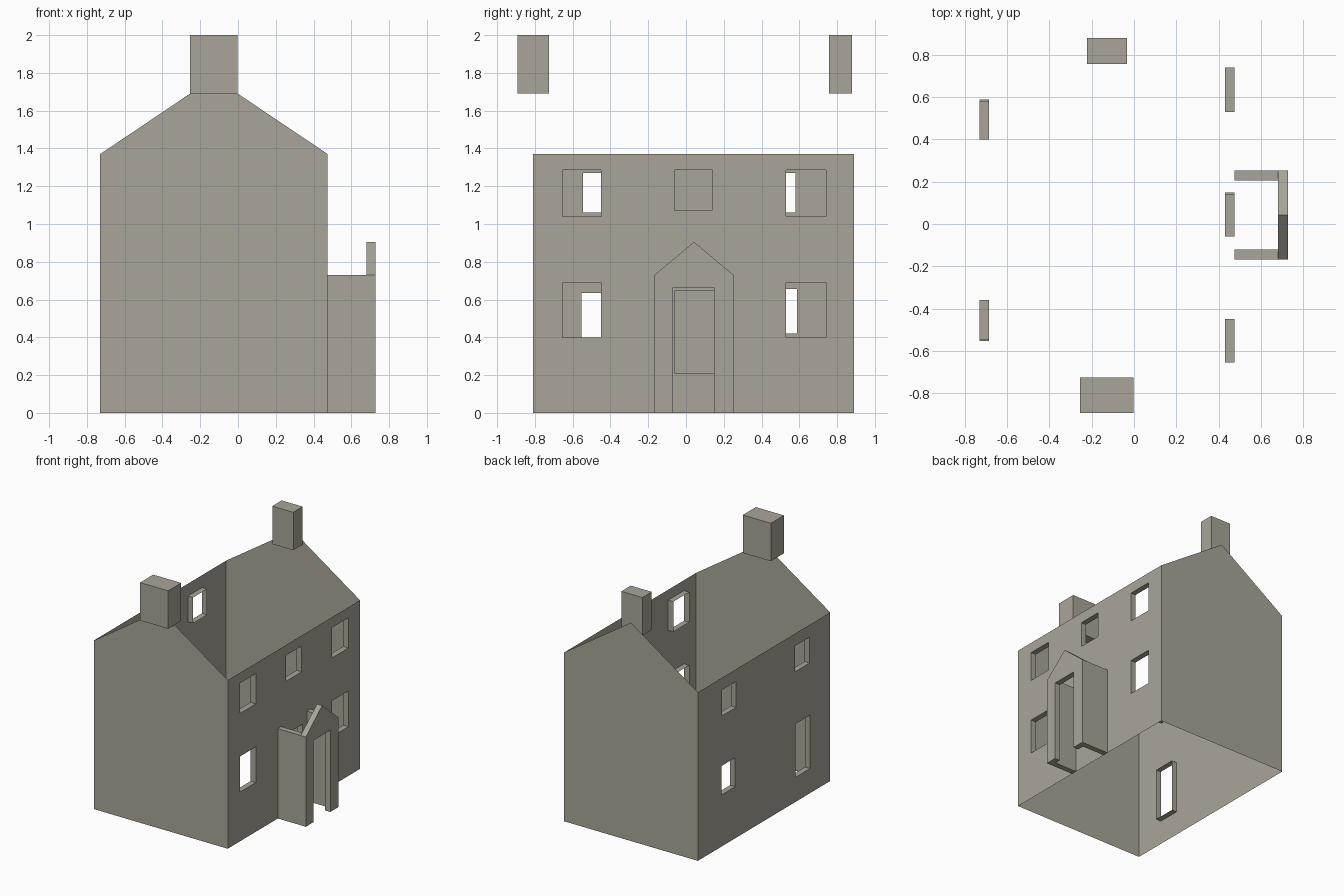
import bpy, bmesh

cube = bpy.data.objects.get("Cube")
if cube:
    bpy.data.objects.remove(cube, do_unlink=True)

# One plain stone colour for everything
COLOUR = (0.40, 0.375, 0.32, 1.0)
stone = bpy.data.materials.new("warm_grey_stone")
stone.use_nodes = True
stone.diffuse_color = COLOUR
stone.node_tree.nodes["Principled BSDF"].inputs["Base Color"].default_value = COLOUR

RIGHT, LEFT = 0.475, -0.73       # long wall planes
FRONT, BACK = -0.81, 0.89        # gable planes
EAVES, RIDGE = 1.37, 1.775
MID = (RIGHT + LEFT) / 2
DEPTH = 0.046                    # reveal and porch wall thickness


def finish(name, bm):
    mesh = bpy.data.meshes.new(name)
    bm.to_mesh(mesh)
    bm.free()
    mesh.materials.append(stone)
    obj = bpy.data.objects.new(name, mesh)
    bpy.context.collection.objects.link(obj)
    return obj


def face(bm, points):
    return bm.faces.new([bm.verts.new(p) for p in points])


def box(name, x0, x1, y0, y1, z0, z1):
    prism(name, [(y0, z0), (y1, z0), (y1, z1), (y0, z1)], x0, x1)


def prism(name, outline, x0, x1):
    """Extrude a (y, z) outline along x."""
    bm = bmesh.new()
    base = face(bm, [(x0, y, z) for y, z in outline])
    grown = bmesh.ops.extrude_face_region(bm, geom=[base], use_keep_orig=True)
    moved = [v for v in grown["geom"] if isinstance(v, bmesh.types.BMVert)]
    bmesh.ops.translate(bm, verts=moved, vec=(x1 - x0, 0, 0))
    bmesh.ops.recalc_face_normals(bm, faces=bm.faces)
    finish(name, bm)


def long_wall(name, x, side, holes):
    """Thin wall pierced by (y0, y1, z0, z1) openings with inward reveals."""
    bm = bmesh.new()
    ys = sorted({FRONT, BACK, *(y for h in holes for y in h[:2])})
    zs = sorted({0, EAVES, *(z for h in holes for z in h[2:])})
    for y0, y1 in zip(ys, ys[1:]):
        for z0, z1 in zip(zs, zs[1:]):
            cy, cz = (y0 + y1) / 2, (z0 + z1) / 2
            if any(a < cy < b and c < cz < d for a, b, c, d in holes):
                continue
            pts = [(x, y0, z0), (x, y1, z0), (x, y1, z1), (x, y0, z1)]
            face(bm, pts[::side])
    inner = x - side * DEPTH
    for a, b, c, d in holes:
        ring = [(a, c), (b, c), (b, d), (a, d)]
        for (ya, za), (yb, zb) in zip(ring, ring[1:] + ring[:1]):
            pts = [(x, ya, za), (x, yb, zb), (inner, yb, zb), (inner, ya, za)]
            face(bm, pts[::side])
    bmesh.ops.remove_doubles(bm, verts=bm.verts, dist=0.0005)
    finish(name, bm)


# Long walls with windows and doors
long_wall("entrance_wall", RIGHT, 1, [
    (-0.655, -0.45, 1.04, 1.285), (0.53, 0.74, 1.04, 1.285),
    (-0.655, -0.45, 0.40, 0.69), (0.53, 0.74, 0.40, 0.69),
    (-0.06, 0.14, 1.075, 1.285), (-0.06, 0.148, 0.21, 0.645)])
long_wall("garden_wall", LEFT, -1, [
    (-0.545, -0.36, 1.06, 1.27), (0.40, 0.58, 1.06, 1.27),
    (-0.552, -0.365, 0.20, 0.635), (0.41, 0.588, 0.42, 0.655)])

# Gable end walls
for name, y, step in (("front_gable", FRONT, 1), ("back_gable", BACK, -1)):
    bm = bmesh.new()
    pts = [(LEFT, y, 0), (RIGHT, y, 0), (RIGHT, y, EAVES),
           (MID, y, RIDGE), (LEFT, y, EAVES)]
    face(bm, pts[::step])
    finish(name, bm)

# Chimneys
box("front_chimney", -0.255, -0.003, -0.893, -0.725, 1.692, 2.0)
box("back_chimney", -0.222, -0.033, 0.757, 0.878, 1.692, 2.0)

# Open porch: two side walls and a gabled front with a doorway
P0, P1, PX = -0.167, 0.252, 0.727
box("porch_side_front", RIGHT, PX - DEPTH, P0, P0 + DEPTH, 0, 0.73)
box("porch_side_back", RIGHT, PX - DEPTH, P1 - DEPTH, P1, 0, 0.73)
prism("porch_gable", [(P0, 0), (-0.07, 0), (-0.07, 0.665), (0.148, 0.665),
                      (0.148, 0), (P1, 0), (P1, 0.73), ((P0 + P1) / 2, 0.905),
                      (P0, 0.73)], PX - DEPTH, PX)
